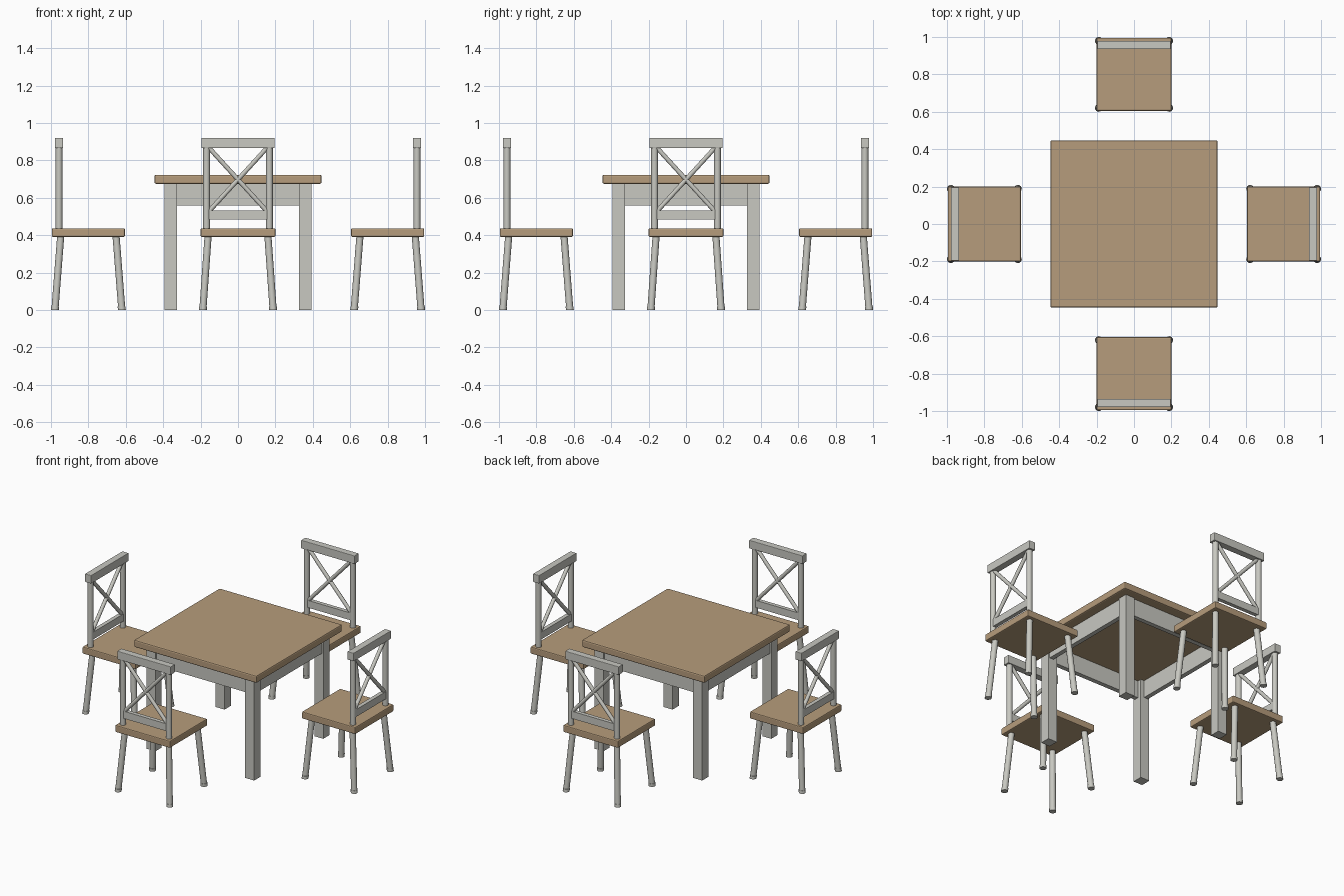
import bpy, bmesh
from math import pi
from mathutils import Matrix, Vector

cube = bpy.data.objects.get("Cube")
if cube:
    bpy.data.objects.remove(cube, do_unlink=True)


def make_material(name, color):
    mat = bpy.data.materials.new(name)
    mat.use_nodes = True
    mat.diffuse_color = color
    bsdf = next(n for n in mat.node_tree.nodes if n.type == "BSDF_PRINCIPLED")
    bsdf.inputs["Base Color"].default_value = color
    return mat


wood = make_material("light wood", (0.47, 0.335, 0.2, 1))
paint = make_material("pale grey paint", (0.58, 0.58, 0.535, 1))


def finish(name, bm, mat, turn, smooth=False):
    """Turn the part about the room centre and link it as an object."""
    bmesh.ops.transform(bm, matrix=Matrix.Rotation(turn, 4, "Z"), verts=bm.verts)
    mesh = bpy.data.meshes.new(name)
    for face in bm.faces:
        face.smooth = smooth and len(face.verts) == 4
    bm.to_mesh(mesh)
    bm.free()
    mesh.materials.append(mat)
    obj = bpy.data.objects.new(name, mesh)
    bpy.context.collection.objects.link(obj)
    return obj


def box(name, centre, size, mat, turn=0, bevel=0):
    bm = bmesh.new()
    bmesh.ops.create_cube(bm, size=1)
    bmesh.ops.scale(bm, vec=size, verts=bm.verts)
    bmesh.ops.translate(bm, vec=centre, verts=bm.verts)
    if bevel:
        bmesh.ops.bevel(bm, geom=bm.edges[:], offset=bevel, segments=2,
                        profile=0.5, affect="EDGES")
    return finish(name, bm, mat, turn)


def rod(name, start, end, r1, r2, turn, level=False):
    """Round bar between two points; level ends are cut parallel to the floor."""
    start, end = Vector(start), Vector(end)
    axis = end - start
    bm = bmesh.new()
    bmesh.ops.create_cone(bm, cap_ends=True, segments=16, radius1=r1,
                          radius2=r2, depth=axis.z if level else axis.length)
    middle = (start + end) / 2
    if level:
        for v in bm.verts:
            v.co += middle + axis * (v.co.z / axis.z) - Vector((0, 0, v.co.z))
    else:
        spin = axis.to_track_quat("Z", "Y").to_matrix().to_4x4()
        bmesh.ops.transform(bm, matrix=Matrix.Translation(middle) @ spin, verts=bm.verts)
    return finish(name, bm, paint, turn, smooth=True)


# Table
box("table_top", (0, 0, 0.699), (0.894, 0.894, 0.048), wood, bevel=0.008)
for i in range(4):
    turn = i * pi / 2
    box("table_leg", (0.36, 0.36, 0.338), (0.066, 0.066, 0.676), paint, turn)
    box("table_apron", (0, 0.368, 0.618), (0.66, 0.03, 0.116), paint, turn)


# Chair with its back towards +y, turned into place around the table
def chair(turn):
    box("seat", (0, 0.8, 0.414), (0.4, 0.39, 0.046), wood, turn, bevel=0.006)
    for side in (-1, 1):
        # Splayed legs with small feet
        for foot_y, top_y in ((0.621, 0.652), (0.979, 0.948)):
            foot = Vector((side * 0.188, foot_y, 0))
            top = Vector((side * 0.16, top_y, 0.395))
            ankle = foot.lerp(top, 0.05)
            rod("chair_foot", foot, ankle, 0.021, 0.021, turn, level=True)
            rod("chair_leg", ankle, top, 0.019, 0.019, turn, level=True)
        # Back posts and crossed braces
        rod("back_post", (side * 0.168, 0.957, 0.43), (side * 0.168, 0.957, 0.87),
            0.018, 0.018, turn)
        rod("cross_brace", (-side * 0.162, 0.957, 0.52), (side * 0.162, 0.957, 0.875),
            0.012, 0.012, turn)
    box("top_rail", (0, 0.957, 0.893), (0.39, 0.045, 0.054), paint, turn, bevel=0.003)
    box("lower_rail", (0, 0.957, 0.507), (0.33, 0.026, 0.048), paint, turn)


for i in range(4):
    chair(i * pi / 2)
